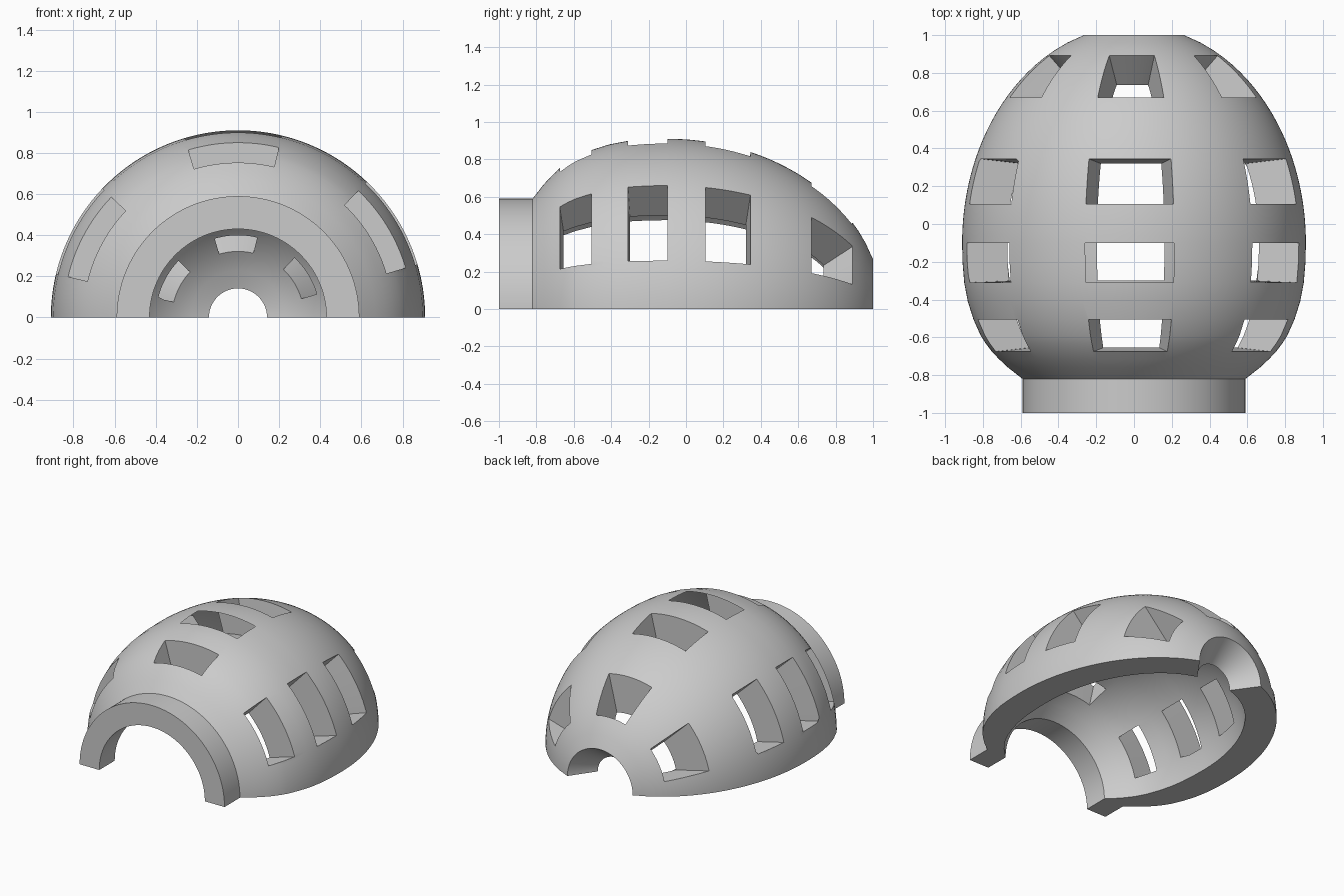
import bpy, bmesh, math
from math import sin, cos, radians, sqrt

if "Cube" in bpy.data.objects:
    bpy.data.objects.remove(bpy.data.objects["Cube"])


def sweep(name, profile, a0, a1, steps):
    """Sweep a closed (y, radius) profile around the y axis, with capped ends."""
    bm = bmesh.new()
    rings = []
    for i in range(steps + 1):
        a = radians(a0 + (a1 - a0) * i / steps)
        rings.append([bm.verts.new((r * cos(a), y, r * sin(a))) for y, r in profile])
    n = len(profile)
    for p, q in zip(rings, rings[1:]):
        for j in range(n):
            k = (j + 1) % n
            bm.faces.new((p[j], p[k], q[k], q[j]))
    bm.faces.new(rings[0])
    bm.faces.new(rings[-1])
    bmesh.ops.recalc_face_normals(bm, faces=bm.faces)
    me = bpy.data.meshes.new(name)
    bm.to_mesh(me)
    bm.free()
    ob = bpy.data.objects.new(name, me)
    bpy.context.collection.objects.link(ob)
    return ob


def arc(y0, y1, centre, half_len, radius, n):
    """Points on an ellipse between two y positions."""
    return [(y, radius * sqrt(1 - ((y - centre) / half_len) ** 2))
            for y in (y0 + (y1 - y0) * i / n for i in range(n + 1))]


# Outer wall: collar, rounded shoulder, long tapering egg
outer = [(-1, .59), (-.82, .59), (-.76, .667), (-.715, .715), (-.675, .753), (-.63, .787),
         (-.59, .812), (-.505, .85), (-.41, .88), (-.31, .899), (-.2, .908)]
outer += arc(-.1, 1, -.1, 1.15, .91, 28)
# Inner wall: conical rear hole, cavity, collar bore
inner = arc(.825, -.1, -.1, .945, .69, 28)
inner += [(-.2, .688), (-.31, .68), (-.41, .664), (-.505, .638), (-.59, .606),
          (-.66, .57), (-.74, .51), (-.82, .43), (-1, .43)]
shell = sweep("half_shell", outer + inner, 0, 180, 120)

# Windows: front wall and rear wall, each as inner and outer (y, radius)
windows = [
    ((-.655, .575), (-.675, .753), (-.505, .638), (-.505, .85)),
    ((-.30, .68), (-.31, .90), (-.10, .69), (-.10, .91)),
    ((.105, .67), (.105, .895), (.32, .62), (.345, .84)),
    ((.67, .40), (.67, .675), (.74, .325), (.89, .46)),
]


def extend(a, b, t):
    return tuple(p + (q - p) * t for p, q in zip(a, b))


cutters = []
for fi, fo, ri, ro in windows:
    quad = [extend(fi, fo, -.3), extend(fi, fo, 1.3), extend(ri, ro, 1.3), extend(ri, ro, -.3)]
    for mid in (31.5, 91.5, 151.5):
        cut = sweep("window_cutter", quad, mid - 15, mid + 15, 20)
        cut.hide_render = True
        cutters.append(cut)
        mod = shell.modifiers.new("window", 'BOOLEAN')
        mod.operation = 'DIFFERENCE'
        mod.solver = 'EXACT'
        mod.object = cut

# Apply the cuts and remove the helpers
bpy.context.view_layer.update()
dg = bpy.context.evaluated_depsgraph_get()
mesh = bpy.data.meshes.new_from_object(shell.evaluated_get(dg))
shell.modifiers.clear()
shell.data = mesh
for cut in cutters:
    bpy.data.objects.remove(cut)

# Plain grey material
mat = bpy.data.materials.new("grey")
mat.diffuse_color = (.6, .6, .6, 1)
mat.use_nodes = True
mat.node_tree.nodes["Principled BSDF"].inputs["Base Color"].default_value = mat.diffuse_color
shell.data.materials.clear()
shell.data.materials.append(mat)

bpy.ops.object.select_all(action='DESELECT')
shell.select_set(True)
bpy.context.view_layer.objects.active = shell
bpy.ops.object.shade_smooth_by_angle(angle=radians(25))
